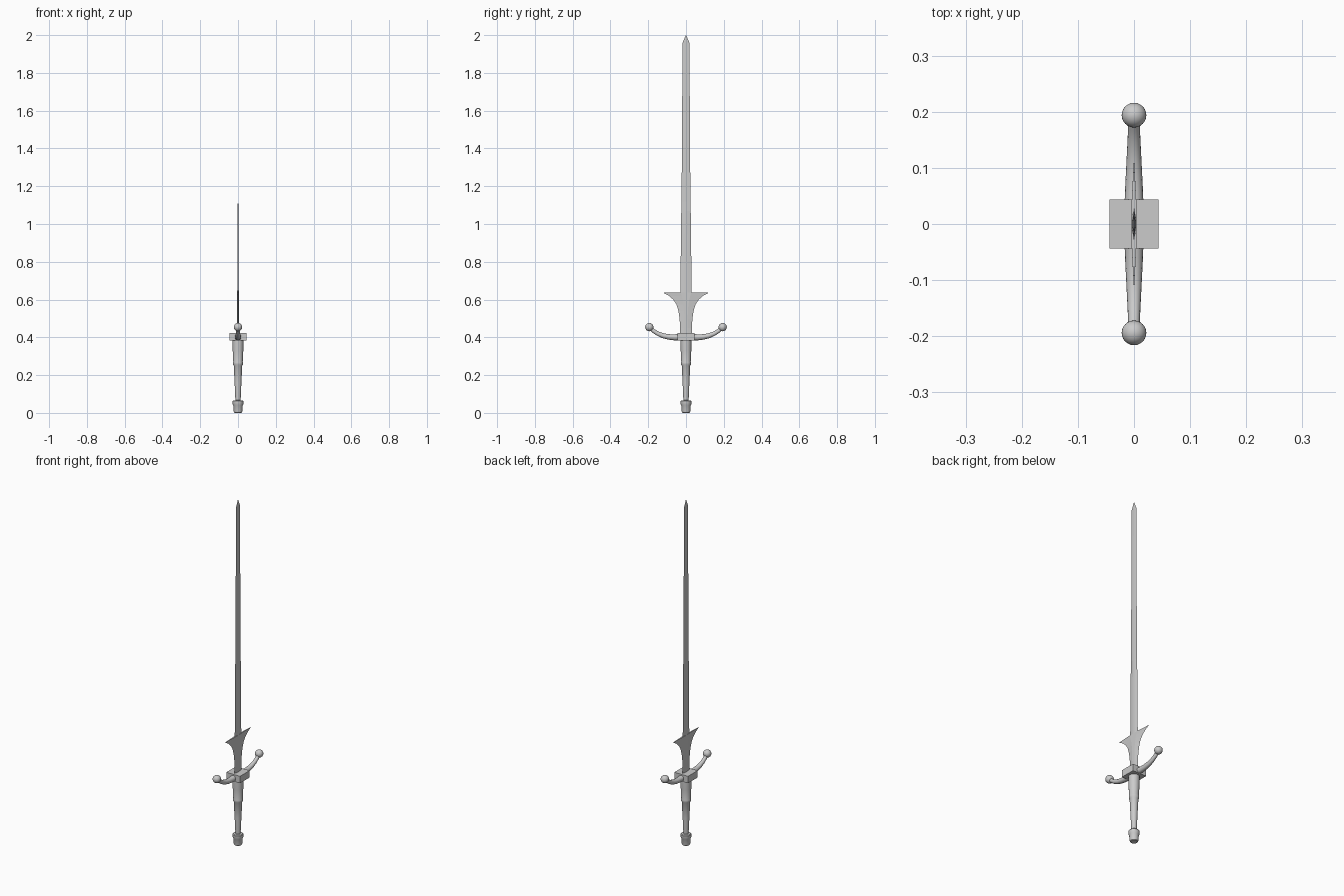
import bpy, bmesh, math
from mathutils import Vector

if "Cube" in bpy.data.objects:
    bpy.data.objects.remove(bpy.data.objects["Cube"])


def loft(name, rings, smooth=True):
    """Skin a list of equal-length vertex rings and cap both ends."""
    bm = bmesh.new()
    loops = [[bm.verts.new(p) for p in ring] for ring in rings]
    for a, b in zip(loops, loops[1:]):
        n = len(a)
        for i in range(n):
            bm.faces.new((a[i], a[(i + 1) % n], b[(i + 1) % n], b[i]))
    bm.faces.new(loops[0][::-1])
    bm.faces.new(loops[-1])
    bmesh.ops.recalc_face_normals(bm, faces=bm.faces)
    mesh = bpy.data.meshes.new(name)
    bm.to_mesh(mesh)
    bm.free()
    obj = bpy.data.objects.new(name, mesh)
    bpy.context.collection.objects.link(obj)
    if smooth:
        smooth_shade(obj)
    return obj


def smooth_shade(obj):
    bpy.ops.object.select_all(action='DESELECT')
    obj.select_set(True)
    bpy.context.view_layer.objects.active = obj
    bpy.ops.object.shade_smooth_by_angle(angle=math.radians(35))


def turned(name, profile, sides=24):
    """Round part from (radius, z) pairs."""
    ang = [2 * math.pi * i / sides for i in range(sides)]
    return loft(name, [[(r * math.cos(a), r * math.sin(a), z) for a in ang]
                       for r, z in profile])


def blade_section(w, t, z):
    """Flattened hexagonal section with sharp edges along y."""
    c = w * 0.25
    return [(0, -w, z), (t, -c, z), (t, c, z), (0, w, z), (-t, c, z), (-t, -c, z)]


# blade: (half width, half thickness, z)
blade = [(0.031, 0.004, 0.40), (0.030, 0.004, 0.64), (0.025, 0.0025, 1.07),
         (0.0235, 0.001, 1.12), (0.018, 0.001, 1.96), (0.0008, 0.0003, 2.0)]
loft("blade", [blade_section(*s) for s in blade], smooth=False)

# flared parrying lugs, flat across the top
lugs = [(0.031, 0.45), (0.034, 0.50), (0.040, 0.54), (0.051, 0.575),
        (0.068, 0.600), (0.090, 0.620), (0.117, 0.634), (0.115, 0.637)]
loft("parrying_lugs", [blade_section(w, 0.0048, z) for w, z in lugs], smooth=False)

# guard block
bpy.ops.mesh.primitive_cube_add(size=1, location=(0, 0, 0.404))
block = bpy.context.object
block.name = "guard_block"
block.scale = (0.088, 0.088, 0.040)

# curved, tapering guard arms with ball ends
path = [(0.03, 0.402, 0.017), (0.06, 0.400, 0.016), (0.09, 0.402, 0.0145),
        (0.12, 0.408, 0.013), (0.15, 0.420, 0.0115), (0.172, 0.434, 0.0105),
        (0.188, 0.447, 0.010)]
for side, label in ((1, "right"), (-1, "left")):
    rings = []
    for i, (y, z, r) in enumerate(path):
        a, b = path[max(i - 1, 0)], path[min(i + 1, len(path) - 1)]
        d = Vector((0, b[0] - a[0], b[1] - a[1])).normalized()
        up = Vector((0, -d.z, d.y))
        ring = []
        for k in range(16):
            t = 2 * math.pi * k / 16
            p = Vector((r * math.cos(t), y, z)) + up * (r * math.sin(t))
            ring.append((p.x, side * p.y, p.z))
        rings.append(ring)
    loft("guard_arm_" + label, rings)
    bpy.ops.mesh.primitive_uv_sphere_add(segments=24, ring_count=14, radius=0.022,
                                         location=(0, side * 0.194, 0.454))
    ball = bpy.context.object
    ball.name = "guard_ball_" + label
    smooth_shade(ball)

# grip, with a step where the upper sleeve ends
turned("grip", [(0.013, 0.05), (0.014, 0.07), (0.018, 0.16), (0.0225, 0.25),
                (0.0265, 0.257), (0.0265, 0.267), (0.025, 0.272),
                (0.028, 0.33), (0.029, 0.39)])

# pommel
turned("pommel", [(0.017, 0.0), (0.021, 0.003), (0.023, 0.010), (0.025, 0.040),
                  (0.028, 0.045), (0.028, 0.062), (0.025, 0.066), (0.013, 0.067)])
